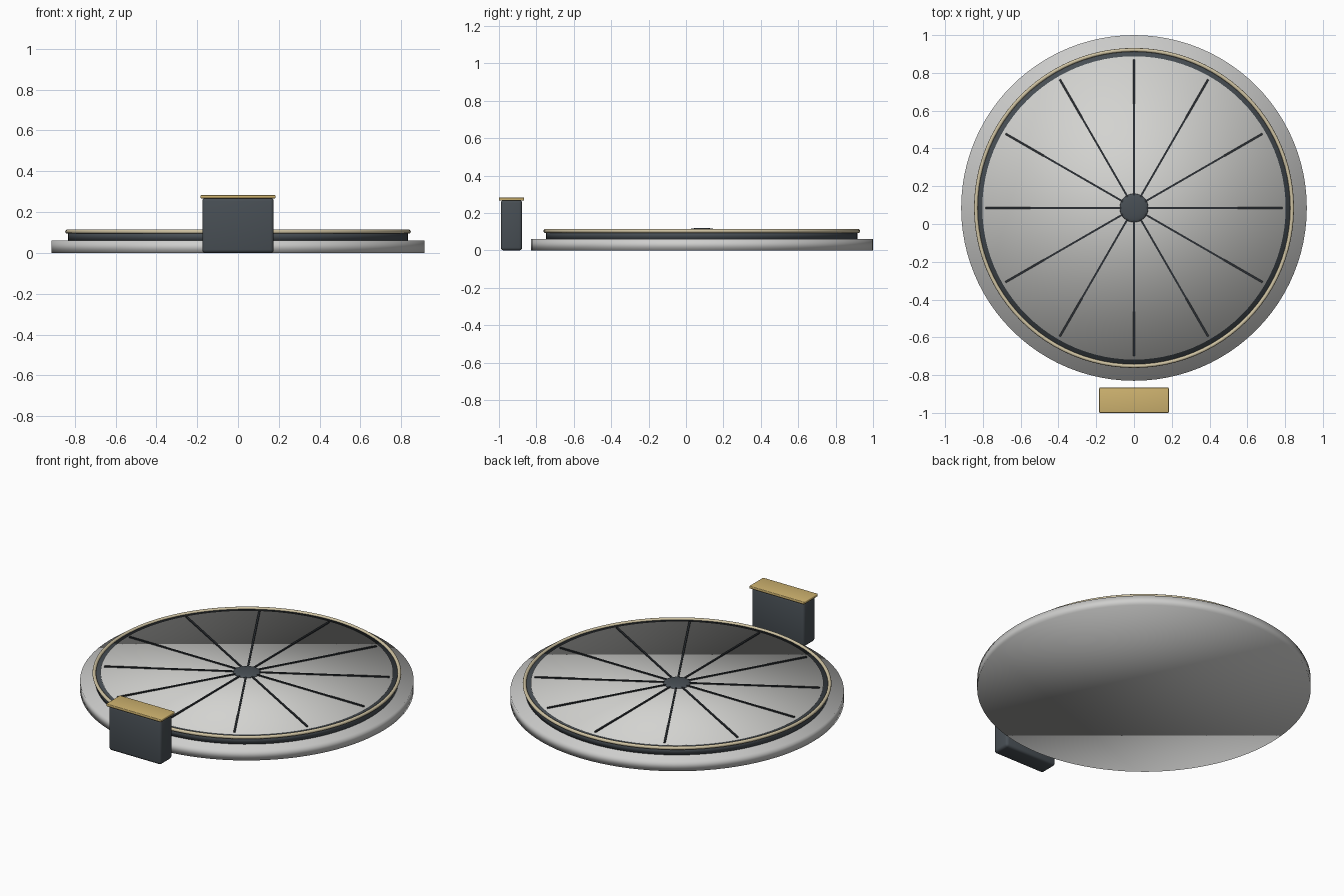
import bpy, math

if "Cube" in bpy.data.objects:
    bpy.data.objects.remove(bpy.data.objects["Cube"])

CY = 0.085  # centre of the round platform in y


def material(name, rgb):
    m = bpy.data.materials.new(name)
    m.diffuse_color = (*rgb, 1.0)
    m.use_nodes = True
    m.node_tree.nodes["Principled BSDF"].inputs["Base Color"].default_value = m.diffuse_color
    return m


LIGHT = material("light_grey", (0.62, 0.62, 0.61))
PANEL = material("panel_grey", (0.65, 0.65, 0.63))
DARK = material("dark_slate", (0.065, 0.078, 0.09))
SPOKE = material("near_black", (0.025, 0.03, 0.036))
GOLD = material("gold", (0.62, 0.45, 0.16))
PALE = material("pale_gold", (0.62, 0.54, 0.36))


def finish(name, mat, smooth=True):
    ob = bpy.context.object
    ob.name = name
    ob.data.materials.append(mat)
    if smooth:
        bpy.ops.object.shade_smooth()
    return ob


def disc(name, r, z0, z1, mat):
    bpy.ops.mesh.primitive_cylinder_add(vertices=96, radius=r, depth=z1 - z0,
                                        location=(0, CY, (z0 + z1) / 2))
    return finish(name, mat)


def box(name, lo, hi, mat, bevel=0.0, angle=0.0):
    mid = [(a + b) / 2 for a, b in zip(lo, hi)]
    bpy.ops.mesh.primitive_cube_add(size=1, location=mid, rotation=(0, 0, angle))
    ob = bpy.context.object
    ob.scale = [b - a for a, b in zip(lo, hi)]
    bpy.ops.object.transform_apply(location=False, rotation=False, scale=True)
    finish(name, mat, False)
    if bevel:
        mod = ob.modifiers.new("soft_edges", 'BEVEL')
        mod.width = bevel
        mod.segments = 3
        bpy.ops.object.modifier_apply(modifier=mod.name)
        bpy.ops.object.shade_smooth_by_angle(angle=math.radians(35))
    return ob


# Stacked round platform
disc("base_disc", 0.915, 0.0, 0.06, LIGHT)
disc("dark_step", 0.833, 0.058, 0.104, DARK)
disc("top_panel", 0.803, 0.10, 0.108, PANEL)

# Pale trim ring around the step
bpy.ops.mesh.primitive_torus_add(location=(0, CY, 0.104), major_radius=0.837,
                                 minor_radius=0.01, major_segments=96,
                                 minor_segments=10)
finish("trim_ring", PALE)

# Twelve seams, made as six bars through the centre
for i in range(6):
    box(f"seam_{i + 1}", (-0.785, CY - 0.005, 0.104), (0.785, CY + 0.005, 0.114),
        SPOKE, angle=math.radians(30 * i))

# Low domed hub
bpy.ops.mesh.primitive_uv_sphere_add(segments=32, ring_count=16, radius=1,
                                     location=(0, CY, 0.108))
bpy.context.object.scale = (0.076, 0.076, 0.013)
bpy.ops.object.transform_apply(location=False, rotation=False, scale=True)
finish("hub", DARK)

# Control pedestal in front, with gold lid
box("pedestal", (-0.175, -0.99, 0.0), (0.175, -0.876, 0.27), DARK, bevel=0.016)
box("pedestal_lid", (-0.184, -1.0, 0.267), (0.184, -0.866, 0.283), GOLD, bevel=0.004)
